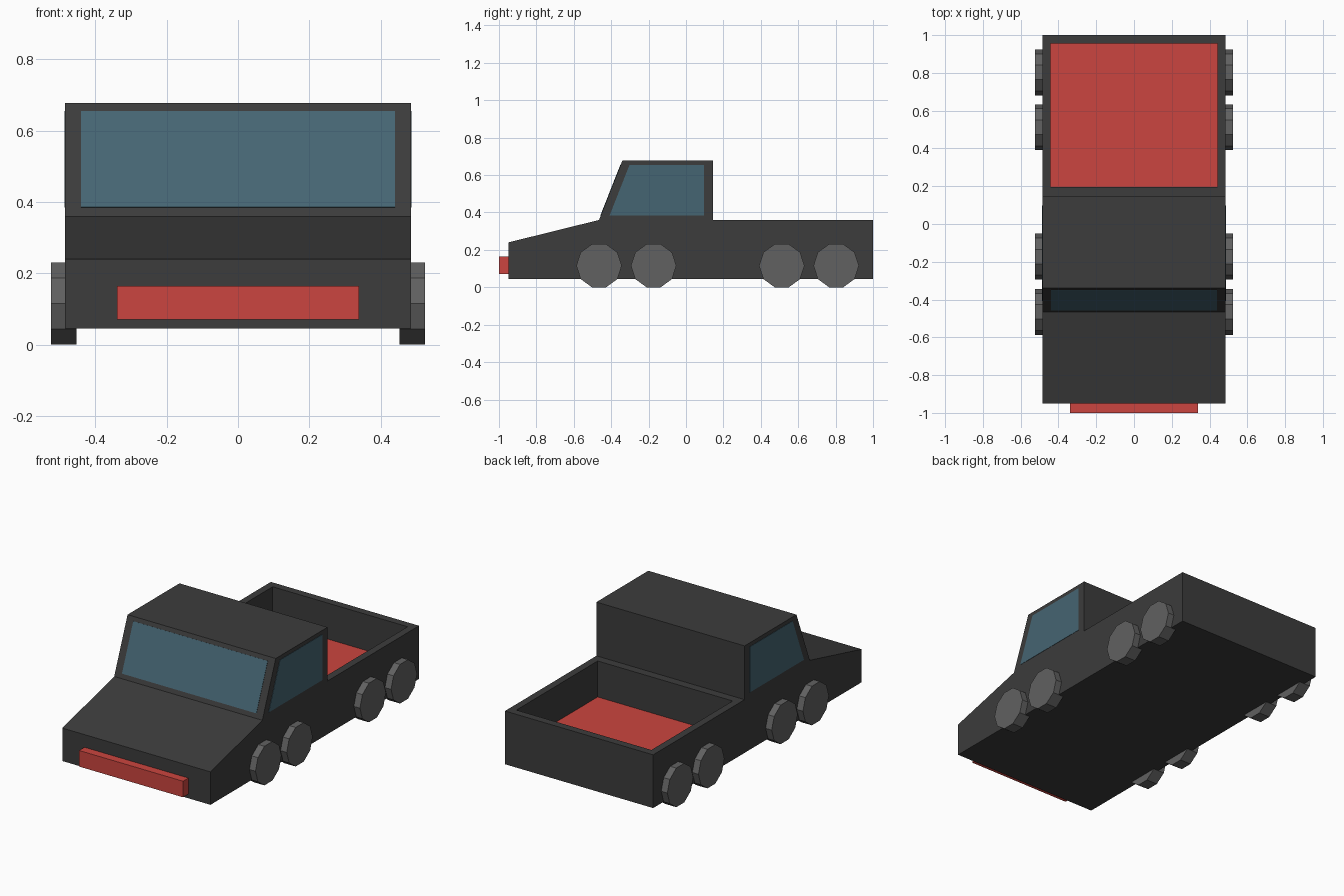
import bpy
import bmesh
from math import pi
from mathutils import Vector

if "Cube" in bpy.data.objects:
    bpy.data.objects.remove(bpy.data.objects["Cube"])


def material(name, color):
    m = bpy.data.materials.new(name)
    m.diffuse_color = (*color, 1)
    m.use_nodes = True
    m.node_tree.nodes["Principled BSDF"].inputs["Base Color"].default_value = m.diffuse_color
    return m


DARK = material("dark_paint", (0.045, 0.045, 0.045))
RED = material("red", (0.6, 0.06, 0.05))
GLASS = material("glass", (0.06, 0.13, 0.17))
RUBBER = material("wheel_grey", (0.12, 0.12, 0.12))


def add_object(name, bm, mat):
    bmesh.ops.recalc_face_normals(bm, faces=bm.faces)
    mesh = bpy.data.meshes.new(name)
    bm.to_mesh(mesh)
    bm.free()
    mesh.materials.append(mat)
    obj = bpy.data.objects.new(name, mesh)
    bpy.context.collection.objects.link(obj)
    return obj


def prism(name, outline, direction, mat):
    """Closed solid: flat outline swept along a direction."""
    bm = bmesh.new()
    face = bm.faces.new([bm.verts.new(p) for p in outline])
    new = bmesh.ops.extrude_face_region(bm, geom=[face])["geom"]
    verts = [g for g in new if isinstance(g, bmesh.types.BMVert)]
    bmesh.ops.translate(bm, verts=verts, vec=Vector(direction))
    return add_object(name, bm, mat)


def box(name, x, y0, y1, z0, z1, mat):
    outline = [(-x, y0, z0), (x, y0, z0), (x, y1, z0), (-x, y1, z0)]
    return prism(name, outline, (0, 0, z1 - z0), mat)


W = 0.485       # half width of the body
FLOOR = 0.145   # cargo bed floor height

# Body: side profile swept across the width
profile = [(-0.95, 0.045), (-0.95, 0.24), (-0.465, 0.36), (-0.34, 0.678),
           (0.145, 0.678), (0.145, 0.36), (1.0, 0.36), (1.0, 0.045)]
body = prism("body", [(-W, y, z) for y, z in profile], (2 * W, 0, 0), DARK)

# Open cargo bed cut into the body
cutter = box("bed_cutter", 0.442, 0.195, 0.955, FLOOR, 0.5, DARK)
cutter.hide_render = True
cutter.hide_set(True)
cut = body.modifiers.new("cargo_bed", "BOOLEAN")
cut.operation = "DIFFERENCE"
cut.solver = "EXACT"
cut.object = cutter

# Red bed floor and front bumper
box("bed_floor", 0.442, 0.195, 0.955, FLOOR - 0.01, FLOOR + 0.002, RED)
box("front_bumper", 0.34, -1.0, -0.945, 0.07, 0.165, RED)

# Windscreen, lying flush on the sloped cab front
low, high = (-0.4552, 0.385), (-0.349, 0.655)
prism("windscreen", [(-0.44, *low), (0.44, *low), (0.44, *high), (-0.44, *high)],
      Vector((0, -0.318, 0.125)).normalized() * 0.002, GLASS)

# Side windows
side = [(-0.408, 0.385), (-0.302, 0.655), (0.097, 0.655), (0.097, 0.385)]
for s, label in ((-1, "left"), (1, "right")):
    prism(f"{label}_window", [(s * (W - 0.003), y, z) for y, z in side],
          (s * 0.005, 0, 0), GLASS)

# Four ten-sided wheels on each side
for s, label in ((-1, "left"), (1, "right")):
    for i, y in enumerate((-0.465, -0.173, 0.512, 0.803)):
        bpy.ops.mesh.primitive_cylinder_add(
            vertices=10, radius=0.1215, depth=0.072,
            location=(s * 0.489, y, 0.1156), rotation=(0, pi / 2, 0))
        wheel = bpy.context.object
        wheel.name = f"{label}_wheel_{i + 1}"
        # turn a vertex to the horizontal so a flat side meets the ground
        wheel.data.materials.append(RUBBER)
